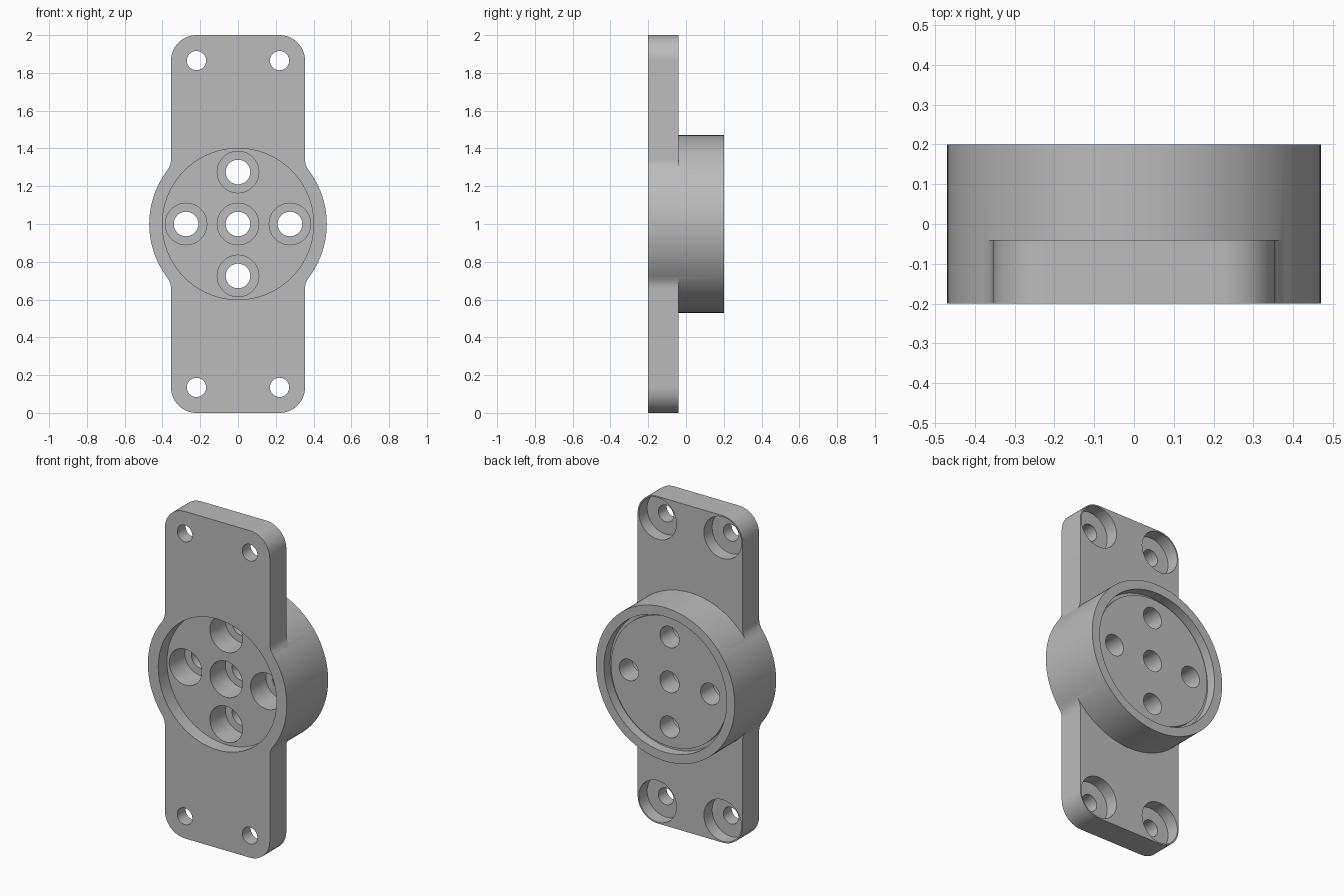
import bpy, bmesh, math
from mathutils import Matrix

cube = bpy.data.objects.get("Cube")
if cube:
    bpy.data.objects.remove(cube, do_unlink=True)

grey = bpy.data.materials.new("mid grey")
grey.use_nodes = True
grey.diffuse_color = (0.5, 0.5, 0.5, 1)
grey.node_tree.nodes["Principled BSDF"].inputs["Base Color"].default_value = (0.5, 0.5, 0.5, 1)

FRONT, PLATE_BACK, BACK = -0.2, -0.04, 0.2
MID = 1.0            # height of the hub axis
HALF_W = 0.355       # half width of the plate
CORNER = 0.135
HUB_R = 0.47
FILLET = 0.1


def finish(bm, name):
    bmesh.ops.recalc_face_normals(bm, faces=bm.faces)
    mesh = bpy.data.meshes.new(name)
    bm.to_mesh(mesh)
    bm.free()
    mesh.materials.append(grey)
    obj = bpy.data.objects.new(name, mesh)
    bpy.context.collection.objects.link(obj)
    return obj


def disc(name, radius, y0, y1, x=0, z=MID, sides=64):
    """Cylinder lying along y."""
    bm = bmesh.new()
    place = Matrix.Translation((x, (y0 + y1) / 2, z)) @ Matrix.Rotation(math.pi / 2, 4, 'X')
    bmesh.ops.create_cone(bm, cap_ends=True, segments=sides, radius1=radius,
                          radius2=radius, depth=y1 - y0, matrix=place)
    return finish(bm, name)


def combine(body, tool, operation):
    tool.hide_render = True
    mod = body.modifiers.new(operation, 'BOOLEAN')
    mod.operation, mod.object, mod.solver = operation, tool, 'EXACT'
    bpy.context.view_layer.objects.active = body
    bpy.ops.object.modifier_apply(modifier=mod.name)
    bpy.data.objects.remove(tool, do_unlink=True)


def arc(cx, cz, r, a0, a1, n):
    steps = [a0 + (a1 - a0) * i / n for i in range(n + 1)]
    return [(cx + r * math.cos(a), cz + r * math.sin(a)) for a in steps]


# Plate outline: one quarter, mirrored twice
fx = HALF_W + FILLET
fz = math.sqrt((HUB_R + FILLET) ** 2 - fx ** 2)
tangent = math.atan2(fz, fx)
quarter = arc(0, 0, HUB_R - 0.003, 0, tangent - 0.03, 8)
quarter += arc(fx, fz, FILLET, math.pi + tangent, math.pi, 8)
quarter += arc(HALF_W - CORNER, 1 - CORNER, CORNER, 0, math.pi / 2, 14)
upper = quarter + [(-x, z) for x, z in reversed(quarter)]
outline = upper + [(x, -z) for x, z in reversed(upper[1:-1])]

bm = bmesh.new()
face = bm.faces.new([bm.verts.new((x, FRONT, z + MID)) for x, z in outline])
extruded = bmesh.ops.extrude_face_region(bm, geom=[face])["geom"]
bmesh.ops.translate(bm, vec=(0, PLATE_BACK - FRONT, 0),
                    verts=[v for v in extruded if isinstance(v, bmesh.types.BMVert)])
body = finish(bm, "flanged_hub")

# Round hub, with front recess, back recess and a slim groove round the back floor
combine(body, disc("hub", HUB_R, FRONT, BACK, sides=128), 'UNION')
combine(body, disc("front_recess", 0.4, -0.4, -0.115, sides=96), 'DIFFERENCE')
combine(body, disc("back_recess", 0.415, 0.14, 0.4, sides=96), 'DIFFERENCE')
combine(body, disc("back_floor", 0.395, 0.1, 0.16, sides=96), 'UNION')

# Hub holes, counterbored from the front
for x, z in [(0, 0), (0.275, 0), (-0.275, 0), (0, 0.275), (0, -0.275)]:
    combine(body, disc("hub_bore", 0.11, -0.4, 0.035, x, MID + z), 'DIFFERENCE')
    combine(body, disc("hub_hole", 0.065, -0.4, 0.4, x, MID + z, 48), 'DIFFERENCE')

# Corner holes, counterbored from the back
for sx in (-1, 1):
    for sz in (-1, 1):
        x, z = sx * 0.22, MID + sz * 0.865
        combine(body, disc("corner_bore", 0.127, -0.12, 0.4, x, z), 'DIFFERENCE')
        combine(body, disc("corner_hole", 0.051, -0.4, 0.4, x, z, 48), 'DIFFERENCE')

bpy.ops.object.select_all(action='DESELECT')
body.select_set(True)
bpy.context.view_layer.objects.active = body
bpy.ops.object.shade_smooth_by_angle(angle=math.radians(30))
